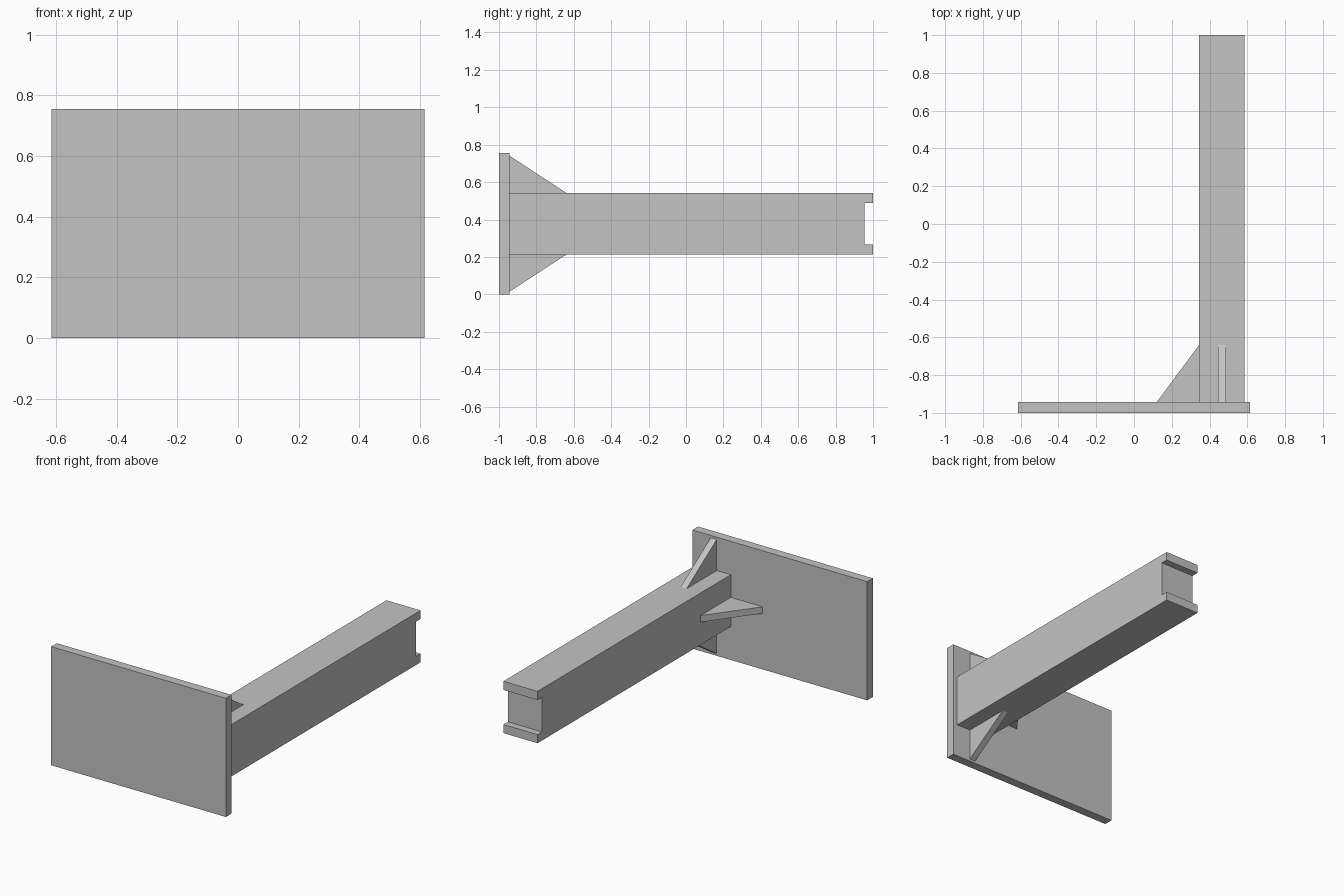
import bpy
import bmesh
from mathutils import Vector

cube = bpy.data.objects.get("Cube")
if cube:
    bpy.data.objects.remove(cube, do_unlink=True)

GREY = (0.55, 0.55, 0.55, 1.0)
steel = bpy.data.materials.new("steel grey")
steel.use_nodes = True
steel.diffuse_color = GREY
steel.node_tree.nodes["Principled BSDF"].inputs["Base Color"].default_value = GREY


def prism(name, outline, depth):
    """Extrude a flat 3D outline along the depth vector."""
    bm = bmesh.new()
    face = bm.faces.new([bm.verts.new(p) for p in outline])
    extruded = bmesh.ops.extrude_face_region(bm, geom=[face])["geom"]
    verts = [v for v in extruded if isinstance(v, bmesh.types.BMVert)]
    bmesh.ops.translate(bm, verts=verts, vec=Vector(depth))
    bmesh.ops.recalc_face_normals(bm, faces=bm.faces)
    mesh = bpy.data.meshes.new(name)
    bm.to_mesh(mesh)
    bm.free()
    mesh.materials.append(steel)
    obj = bpy.data.objects.new(name, mesh)
    bpy.context.collection.objects.link(obj)
    return obj


# Shared dimensions
PLATE_X, PLATE_TOP = 0.615, 0.755
PLATE_BACK = -0.943
BEAM_X0, BEAM_X1 = 0.345, 0.585
MID_X, MID_Z = 0.465, PLATE_TOP / 2
BEAM_HALF, NOTCH_HALF = 0.165, 0.11
NOTCH_Y = 0.955
RIB_END, RIB_T = -0.64, 0.042

# End plate
prism("end_plate",
      [(-PLATE_X, -1, 0), (PLATE_X, -1, 0),
       (PLATE_X, -1, PLATE_TOP), (-PLATE_X, -1, PLATE_TOP)],
      (0, PLATE_BACK + 1, 0))

# Beam with a slot across its far end
lower = [(PLATE_BACK, -BEAM_HALF), (1, -BEAM_HALF),
         (1, -NOTCH_HALF), (NOTCH_Y, -NOTCH_HALF)]
profile = lower + [(y, -z) for y, z in reversed(lower)]
prism("beam", [(BEAM_X0, y, MID_Z + z) for y, z in profile],
      (BEAM_X1 - BEAM_X0, 0, 0))

# Upright gussets above and below the beam
for name, side in (("upper_gusset", 1), ("lower_gusset", -1)):
    x = MID_X - RIB_T / 2
    root = MID_Z + side * BEAM_HALF
    prism(name,
          [(x, PLATE_BACK, root), (x, RIB_END, root),
           (x, PLATE_BACK, MID_Z + side * 0.363)],
          (RIB_T, 0, 0))

# Flat gusset beside the beam
z = MID_Z - RIB_T / 2
prism("side_gusset",
      [(BEAM_X0, PLATE_BACK, z), (BEAM_X0, RIB_END, z), (0.12, PLATE_BACK, z)],
      (0, 0, RIB_T))
